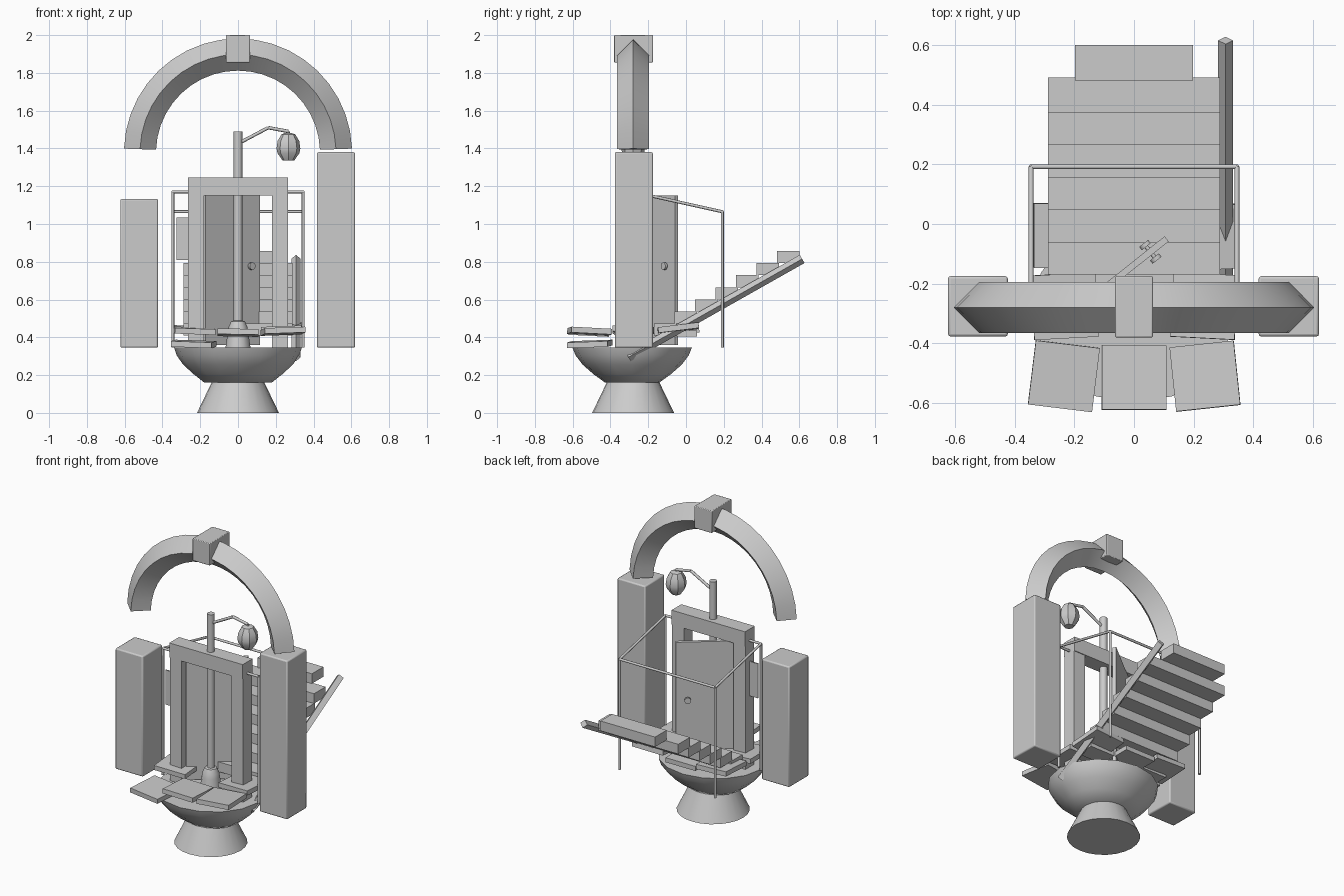
import bpy, bmesh, math
from mathutils import Vector, Matrix

if "Cube" in bpy.data.objects:
    bpy.data.objects.remove(bpy.data.objects["Cube"])

CY = -0.28  # depth of the gateway plane
stone = bpy.data.materials.new("pale_grey")
stone.diffuse_color = (0.6, 0.6, 0.6, 1)
stone.use_nodes = True
stone.node_tree.nodes["Principled BSDF"].inputs["Base Color"].default_value = stone.diffuse_color


def finish(name, bm, smooth=None, bevel=0):
    bmesh.ops.recalc_face_normals(bm, faces=bm.faces)
    me = bpy.data.meshes.new(name)
    bm.to_mesh(me)
    bm.free()
    me.materials.append(stone)
    ob = bpy.data.objects.new(name, me)
    bpy.context.collection.objects.link(ob)
    if bevel:
        mod = ob.modifiers.new("soft_edge", "BEVEL")
        mod.width, mod.segments = bevel, 2
    if smooth:
        bpy.ops.object.select_all(action='DESELECT')
        ob.select_set(True)
        bpy.context.view_layer.objects.active = ob
        bpy.ops.object.shade_smooth_by_angle(angle=math.radians(smooth))
    return ob


def box(name, x, y, z, bevel=0, rot=None):
    """Box from (min, max) ranges, optionally turned about its centre."""
    c = Vector([(a + b) / 2 for a, b in (x, y, z)])
    s = [b - a for a, b in (x, y, z)]
    bm = bmesh.new()
    bmesh.ops.create_cube(bm, size=1)
    m = Matrix.Translation(c) @ (rot or Matrix()) @ Matrix.Diagonal((*s, 1))
    bm.transform(m)
    return finish(name, bm, 40 if bevel else None, bevel)


def rod(name, a, b, r, sides=8):
    """Straight bar between two points."""
    a, b = Vector(a), Vector(b)
    bm = bmesh.new()
    bmesh.ops.create_cone(bm, cap_ends=True, segments=sides, radius1=r, radius2=r, depth=(b - a).length)
    bm.transform(Matrix.Translation((a + b) / 2) @ (b - a).to_track_quat('Z', 'Y').to_matrix().to_4x4())
    return finish(name, bm, 50 if sides > 4 else None)


def turned(name, profile, centre, sides=24, smooth=40):
    """Stack of (rx, ry, z) rings joined into a closed solid."""
    bm = bmesh.new()
    rings = [[bm.verts.new((centre[0] + rx * math.cos(2 * math.pi * i / sides),
                            centre[1] + ry * math.sin(2 * math.pi * i / sides), z))
              for i in range(sides)] for rx, ry, z in profile]
    for lo, hi in zip(rings, rings[1:]):
        for i in range(sides):
            j = (i + 1) % sides
            bm.faces.new((lo[i], lo[j], hi[j], hi[i]))
    bm.faces.new(rings[0])
    bm.faces.new(rings[-1])
    return finish(name, bm, smooth)


# Pedestal and bowl
turned("pedestal", [(.217, .217, 0), (.14, .14, .16)], (0, CY))
turned("bowl", [(.178, .143, .16), (.235, .205, .205), (.29, .262, .255),
                (.325, .3, .305), (.338, .316, .345)], (0, -.285), 16)

# Pillars, the left one shorter
box("pillar_right", (.418, .62), (-.377, -.175), (.345, 1.38), .008)
box("pillar_left", (-.623, -.423), (-.377, -.175), (.345, 1.132), .008)

# Arch with a diamond cross-section
bm = bmesh.new()
R, d, n = .519, .085, 20
rings = []
for k in range(n + 1):
    t = math.radians(2 + 176 * k / n)
    rings.append([bm.verts.new((r * math.cos(t), CY + y, 1.378 + r * math.sin(t)))
                  for r, y in ((R + d, 0), (R, d), (R - d, 0), (R, -d))])
for a, b in zip(rings, rings[1:]):
    for i in range(4):
        bm.faces.new((a[i], a[(i + 1) % 4], b[(i + 1) % 4], b[i]))
bm.faces.new(rings[0])
bm.faces.new(rings[-1])
finish("arch", bm, 30)
box("keystone", (-.063, .063), (-.38, -.175), (1.855, 2.0), .004)

# Door frame
box("lintel", (-.265, .265), (-.33, -.23), (1.15, 1.245))
for s, side in ((-1, "left"), (1, "right")):
    xs = sorted((s * .18, s * .265))
    box("door_post_" + side, xs, (-.325, -.235), (.345, 1.15))

# Door standing ajar, with a knob on both faces
ang = math.radians(38.5)
u, nrm = Vector((math.cos(ang), math.sin(ang), 0)), Vector((math.sin(ang), -math.cos(ang), 0))
hinge = Vector((-.18, CY, 0))
c = hinge + u * .185
box("door", (c.x - .185, c.x + .185), (c.y - .011, c.y + .011), (.36, 1.15),
    rot=Matrix.Rotation(ang, 4, 'Z'))
k = hinge + u * .3 + Vector((0, 0, .777))
rod("knob_stem", k - nrm * .03, k + nrm * .03, .007)
for s in (-1, 1):
    rod("knob", k + nrm * s * .022, k + nrm * s * .036, .02, 10)
box("side_plate", (-.325, -.25), (CY - .004, CY + .004), (.81, 1.035))

# Lamp post, arm and lantern
rod("lamp_post", (0, CY, .345), (0, CY, 1.49), .023, 12)
turned("lamp_foot", [(.066, .066, .345), (.054, .054, .43), (.05, .05, .455),
                     (.036, .036, .485), (.02, .02, .49)], (0, CY), 12)
arm = [(0, CY, 1.425), (.16, CY, 1.51), (.267, CY, 1.49)]
for a, b in zip(arm, arm[1:]):
    rod("lamp_arm", a, b, .009)
rod("lantern_hook", arm[-1], (.267, CY, 1.46), .007)
turned("lantern", [(.03, .03, 1.335), (.058, .058, 1.375), (.063, .063, 1.4),
                   (.057, .057, 1.44), (.036, .036, 1.475), (.015, .015, 1.482)], (.267, CY), 8, 30)

# Sloping canopy frame of thin rods
W, F, B = .345, -.28, .192
zf, zb = 1.17, 1.065
for s in (-1, 1):
    rod("canopy_front_post", (s * W, F, .345), (s * W, F, zf), .008)
    rod("canopy_back_post", (s * W, B, .345), (s * W, B, zb), .008)
    rod("canopy_side_rail", (s * W, F, zf), (s * W, B, zb), .008)
rod("canopy_front_rail", (-W, F, zf), (W, F, zf), .008)
rod("canopy_back_rail", (-W, B, zb), (W, B, zb), .008)

# Stairs climbing to the back, the top step narrower
for i in range(7):
    y, z = -.17 + .1085 * i, .473 + .064 * i
    w = .197 if i == 6 else .288
    box("step", (-w, w), (y, y + .119), (z - .064, z))
rod("stair_beam", (.307, -.305, .295), (.307, .615, .815), .025, 4)

# Loose floor slabs: centre x, y, z, turn, pitch, roll in degrees
slabs = [(-.235, -.51, .365, -7, 2, 2), (0, -.515, .425, 0, -3, 1), (.238, -.51, .432, 6, -3, -2),
         (-.232, -.275, .435, 3, 2, 2), (.235, -.275, .44, -3, -2, -2),
         (-.228, -.038, .44, 0, 3, 2), (0, -.05, .42, 0, 0, 0), (.24, -.045, .448, 3, 7, -2)]
for x, y, z, turn, pitch, roll in slabs:
    rot = (Matrix.Rotation(math.radians(turn), 4, 'Z') @ Matrix.Rotation(math.radians(pitch), 4, 'X')
           @ Matrix.Rotation(math.radians(roll), 4, 'Y'))
    box("floor_slab", (x - .108, x + .108), (y - .108, y + .108), (z - .015, z + .015), rot=rot)
